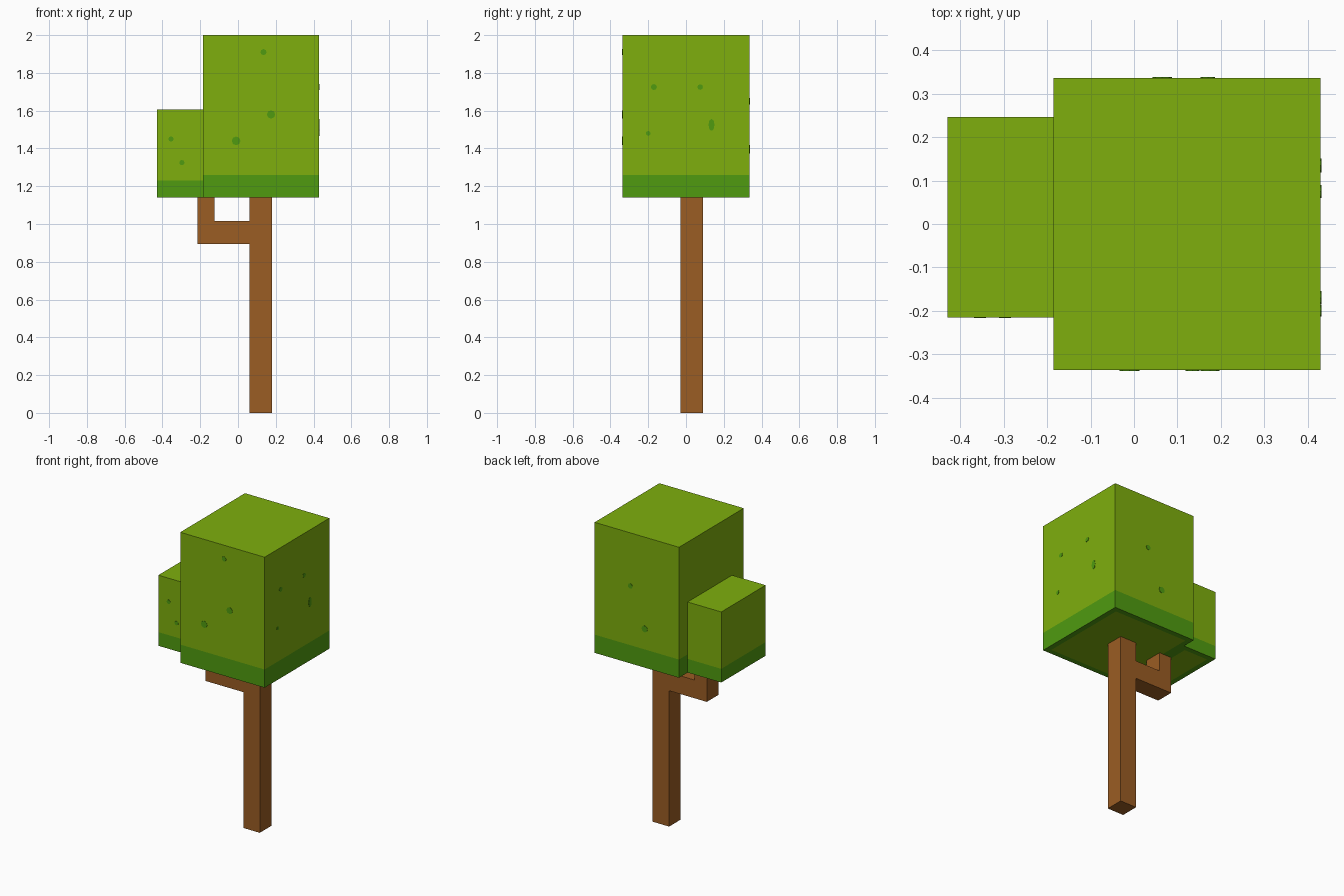
import bpy, bmesh
from mathutils import Matrix, Vector

cube = bpy.data.objects.get("Cube")
if cube:
    bpy.data.objects.remove(cube, do_unlink=True)


def material(name, color):
    m = bpy.data.materials.new(name)
    m.use_nodes = True
    m.diffuse_color = (*color, 1)
    m.node_tree.nodes["Principled BSDF"].inputs["Base Color"].default_value = (*color, 1)
    return m


LEAF = material("leaf_green", (0.209, 0.428, 0.004))
SHADE = material("dark_leaf_green", (0.08, 0.33, 0.005))
BARK = material("bark_brown", (0.328, 0.109, 0.017))


def finish(name, bm, mats):
    bmesh.ops.recalc_face_normals(bm, faces=bm.faces)
    mesh = bpy.data.meshes.new(name)
    bm.to_mesh(mesh)
    bm.free()
    for m in mats:
        mesh.materials.append(m)
    obj = bpy.data.objects.new(name, mesh)
    bpy.context.collection.objects.link(obj)
    return obj


def canopy(name, lo, hi, band_top):
    """Leaf block with a dark band round its foot and a dark rim underneath."""
    lo, hi = Vector(lo), Vector(hi)
    bm = bmesh.new()
    bmesh.ops.create_cube(bm, size=1, matrix=Matrix.Translation((lo + hi) / 2)
                          @ Matrix.Diagonal((*(hi - lo), 1)))
    bmesh.ops.bisect_plane(bm, geom=bm.verts[:] + bm.edges[:] + bm.faces[:],
                           plane_co=(0, 0, band_top), plane_no=(0, 0, 1))
    bottom = [f for f in bm.faces if f.normal.z < -0.9]
    for f in bm.faces:
        f.material_index = int(f.calc_center_median().z < band_top)
    bmesh.ops.inset_region(bm, faces=bottom, thickness=0.05)
    bottom[0].material_index = 0
    return finish(name, bm, [LEAF, SHADE])


# Trunk and side branch: one stepped outline given depth
outline = [(0.06, 0), (0.18, 0), (0.18, 1.14), (0.06, 1.14), (0.06, 1.015),
           (-0.125, 1.015), (-0.125, 1.14), (-0.215, 1.14), (-0.215, 0.895), (0.06, 0.895)]
bm = bmesh.new()
side = bm.faces.new([bm.verts.new((x, -0.03, z)) for x, z in outline])
ext = bmesh.ops.extrude_face_region(bm, geom=[side])
bmesh.ops.translate(bm, vec=(0, 0.12, 0),
                    verts=[v for v in ext["geom"] if isinstance(v, bmesh.types.BMVert)])
finish("trunk_and_branch", bm, [BARK])

# Leaf blocks
canopy("large_canopy", (-0.185, -0.337, 1.14), (0.43, 0.337, 2), 1.26)
canopy("small_canopy", (-0.43, -0.215, 1.14), (-0.185, 0.247, 1.605), 1.23)


# Small dark specks lying on the leaf faces
def specks(name, axis, spots):
    bm = bmesh.new()
    turn = Vector(axis).to_track_quat("Z", "Y").to_matrix().to_4x4()
    for x, y, z, radius, stretch in spots:
        place = Matrix.Translation((x, y, z)) @ Matrix.Diagonal((1, 1, stretch, 1)) @ turn
        bmesh.ops.create_cone(bm, cap_ends=True, segments=8, radius1=radius,
                              radius2=radius, depth=0.004, matrix=place)
    finish(name, bm, [SHADE])


specks("large_front_specks", (0, -1, 0), [
    (0.135, -0.337, 1.91, 0.016, 1), (0.175, -0.337, 1.58, 0.022, 1),
    (-0.01, -0.337, 1.44, 0.023, 1)])
specks("small_front_specks", (0, -1, 0), [
    (-0.355, -0.215, 1.45, 0.014, 1), (-0.297, -0.215, 1.325, 0.014, 1)])
specks("large_side_specks", (1, 0, 0), [
    (0.43, -0.17, 1.725, 0.016, 1), (0.43, 0.075, 1.725, 0.015, 1),
    (0.43, 0.135, 1.525, 0.016, 2), (0.43, -0.2, 1.48, 0.013, 1)])
specks("large_back_specks", (0, 1, 0), [
    (0.17, 0.337, 1.65, 0.017, 1), (0.065, 0.337, 1.395, 0.022, 1)])
